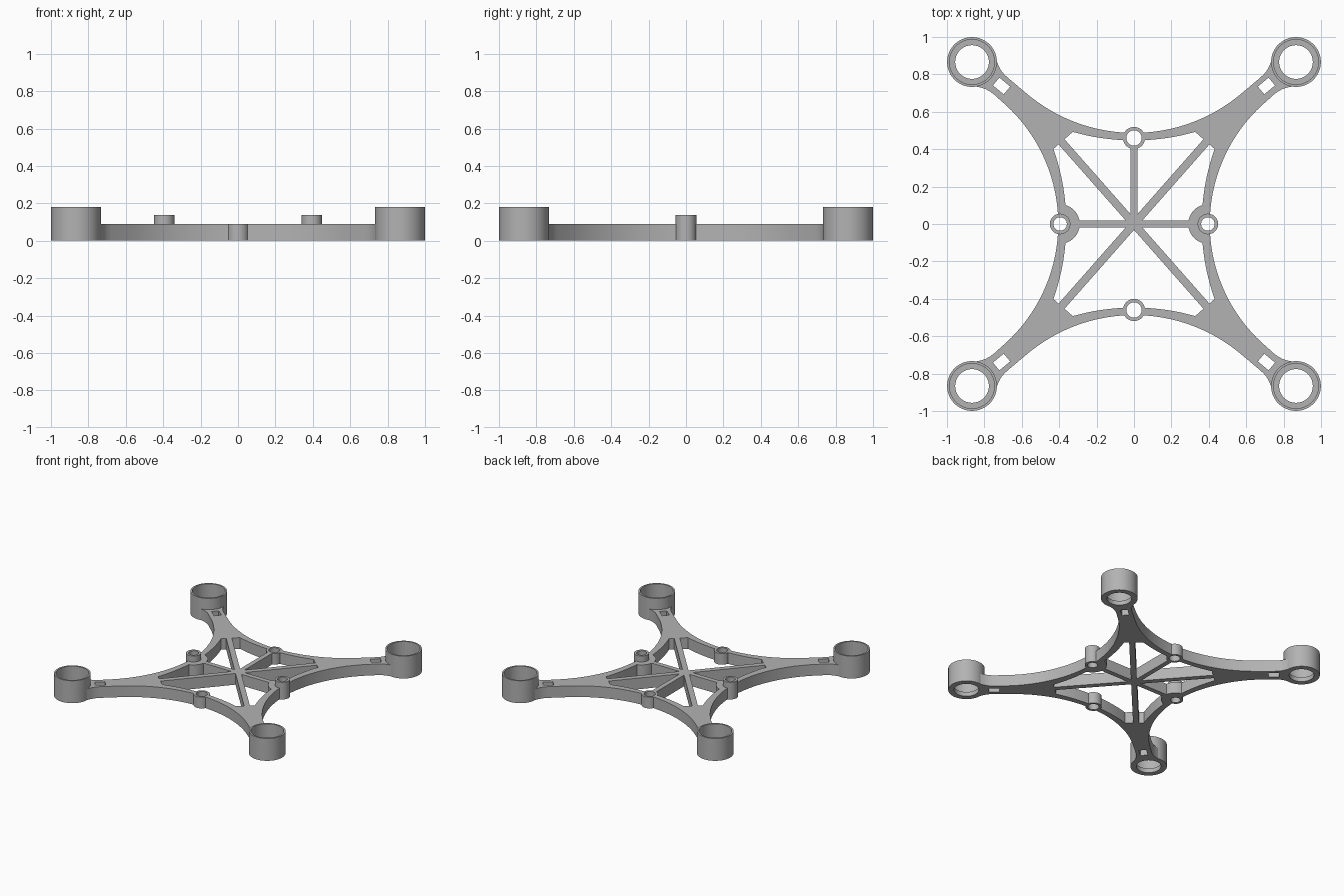
import bpy, bmesh
from math import sin, cos, pi, radians, sqrt
from mathutils import Vector

cube = bpy.data.objects.get("Cube")
if cube:
    bpy.data.objects.remove(cube, do_unlink=True)

grey = bpy.data.materials.new("matte grey")
grey.use_nodes = True
grey.diffuse_color = (0.45, 0.45, 0.45, 1)
grey.node_tree.nodes["Principled BSDF"].inputs["Base Color"].default_value = (0.45, 0.45, 0.45, 1)

DECK = 0.09                       # frame thickness
MOTOR = Vector((0.866, 0.866))    # motor cup centre
ARM = radians(39.8)               # arm direction
SPOKE = radians(48.6)             # diagonal brace direction


def make_object(name, bm):
    bmesh.ops.recalc_face_normals(bm, faces=bm.faces)
    mesh = bpy.data.meshes.new(name)
    bm.to_mesh(mesh)
    bm.free()
    mesh.materials.append(grey)
    obj = bpy.data.objects.new(name, mesh)
    bpy.context.collection.objects.link(obj)
    return obj


def prism(name, points, z0=0.0, z1=DECK):
    bm = bmesh.new()
    face = bm.faces.new([bm.verts.new((p[0], p[1], z0)) for p in points])
    side = bmesh.ops.extrude_face_region(bm, geom=[face])["geom"]
    bmesh.ops.translate(bm, vec=(0, 0, z1 - z0),
                        verts=[v for v in side if isinstance(v, bmesh.types.BMVert)])
    return make_object(name, bm)


def circle(x, y, r, n=48):
    return [(x + r * cos(2 * pi * i / n), y + r * sin(2 * pi * i / n)) for i in range(n)]


def bar(x, y, angle, length, width):
    u = Vector((cos(angle), sin(angle))) * length / 2
    v = Vector((-sin(angle), cos(angle))) * width / 2
    c = Vector((x, y))
    return [c - u - v, c + u - v, c + u + v, c - u + v]


def lathe(name, x, y, profile, n=64):
    # closed profile of (radius, height) spun round a vertical axis
    bm = bmesh.new()
    rings = [[bm.verts.new((px, py, z)) for px, py in circle(x, y, r, n)] for r, z in profile]
    for a, b in zip(rings, rings[1:] + rings[:1]):
        for i in range(n):
            j = (i + 1) % n
            bm.faces.new((a[i], a[j], b[j], b[i]))
    return make_object(name, bm)


def four_way(quadrant):
    # mirror a quadrant running from the +y axis to the +x axis
    q = [Vector(p) for p in quadrant]
    lower = [Vector((p.x, -p.y)) for p in reversed(q[:-1])]
    half = q + lower
    return half + [Vector((-p.x, p.y)) for p in reversed(half[1:-1])]


def boolean(target, tool, operation):
    mod = target.modifiers.new("bool", "BOOLEAN")
    mod.operation, mod.solver, mod.object = operation, "EXACT", tool
    bpy.context.view_layer.objects.active = target
    bpy.ops.object.modifier_apply(modifier=mod.name)
    bpy.data.objects.remove(tool, do_unlink=True)


def smooth(obj):
    bpy.ops.object.select_all(action="DESELECT")
    obj.select_set(True)
    bpy.context.view_layer.objects.active = obj
    bpy.ops.object.shade_smooth_by_angle(angle=radians(30))


# Outer outline: back arc, flared arm end, side arc
STEPS = 18
R_BACK, R_SIDE, Y_BACK, X_SIDE = 0.888, 0.862, 0.487, 0.405
inward = Vector((-cos(ARM), -sin(ARM)))
across = Vector((-sin(ARM), cos(ARM)))
flare = [(0.2, 0.058), (0.172, 0.06), (0.148, 0.065), (0.125, 0.074), (0.108, 0.083), (0.085, 0.094)]
outline = []
for i in range(STEPS + 1):
    t = ARM * i / STEPS
    outline.append((R_BACK * sin(t), Y_BACK + R_BACK * (1 - cos(t))))
outline += [MOTOR + inward * u + across * d for u, d in flare]
outline += [MOTOR + inward * u - across * d for u, d in reversed(flare)]
for i in range(STEPS, -1, -1):
    t = (pi / 2 - ARM) * i / STEPS
    outline.append((X_SIDE + R_SIDE * (1 - cos(t)), R_SIDE * sin(t)))
frame = prism("frame", four_way(outline))

# Central opening: shallow arcs with corners cut square to the braces
R_IN, Y_IN, X_IN, REACH = 1.2, 0.447, 0.362, 0.585


def bulge(s):
    return R_IN - sqrt(R_IN * R_IN - s * s)


def corner(step):
    s = 0.0
    while step(s)[0] * cos(SPOKE) + step(s)[1] * sin(SPOKE) < REACH:
        s += 0.001
    return s


def back(s):
    return (s, Y_IN + bulge(s))


def side(s):
    return (X_IN + bulge(s), s)


sb, ss = corner(back), corner(side)
opening = [back(sb * i / STEPS) for i in range(STEPS + 1)]
opening += [side(ss * i / STEPS) for i in range(STEPS, -1, -1)]
boolean(frame, prism("opening", four_way(opening), -0.1, 0.2), "DIFFERENCE")

# Braces: two diagonals, one crossbar, one bar to the back
for sign in (1, -1):
    boolean(frame, prism("brace", bar(0, 0, sign * SPOKE, 1.22, 0.042)), "UNION")
boolean(frame, prism("crossbar", bar(0, 0, 0, 0.76, 0.038)), "UNION")
boolean(frame, prism("back_bar", bar(0, 0.22, pi / 2, 0.46, 0.038)), "UNION")

# Bosses behind the side posts, trimmed at the outer edge
for sx in (1, -1):
    pad = [(sx * min(x, X_SIDE - 0.002), y) for x, y in circle(0.395, 0, 0.105)]
    seen = list(dict.fromkeys(pad))
    boolean(frame, prism("boss", seen), "UNION")

# Tie slots near the ends of the arms
for sx in (1, -1):
    for sy in (1, -1):
        slot = [(sx * p.x, sy * p.y) for p in bar(0.708, 0.738, ARM, 0.075, 0.054)]
        boolean(frame, prism("slot", slot, -0.1, 0.2), "DIFFERENCE")

# Motor cups and posts, each seated in a matching hole in the frame
parts = []
cup = [(0.133, 0), (0.133, 0.18), (0.12, 0.18), (0.12, 0.035), (0.09, 0.035), (0.09, 0)]
for sx, lr in ((1, "left"), (-1, "right")):
    for sy, fb in ((1, "back"), (-1, "front")):
        parts.append((f"motor_cup_{fb}_{lr}", sx * MOTOR.x, sy * MOTOR.y, cup))
    post = [(0.055, 0), (0.055, 0.138), (0.036, 0.138), (0.036, 0)]
    parts.append((f"tall_post_{lr}", sx * 0.395, 0, post))
for sy, fb in ((1, "back"), (-1, "front")):
    eyelet = [(0.059, 0), (0.059, DECK), (0.041, DECK), (0.041, 0)]
    parts.append((f"eyelet_{fb}", 0, sy * 0.46, eyelet))

for name, x, y, profile in parts:
    seat = circle(x, y, profile[0][0] - 0.002, 64)
    boolean(frame, prism("seat", seat, -0.1, 0.2), "DIFFERENCE")
    smooth(lathe(name, x, y, profile))
smooth(frame)
